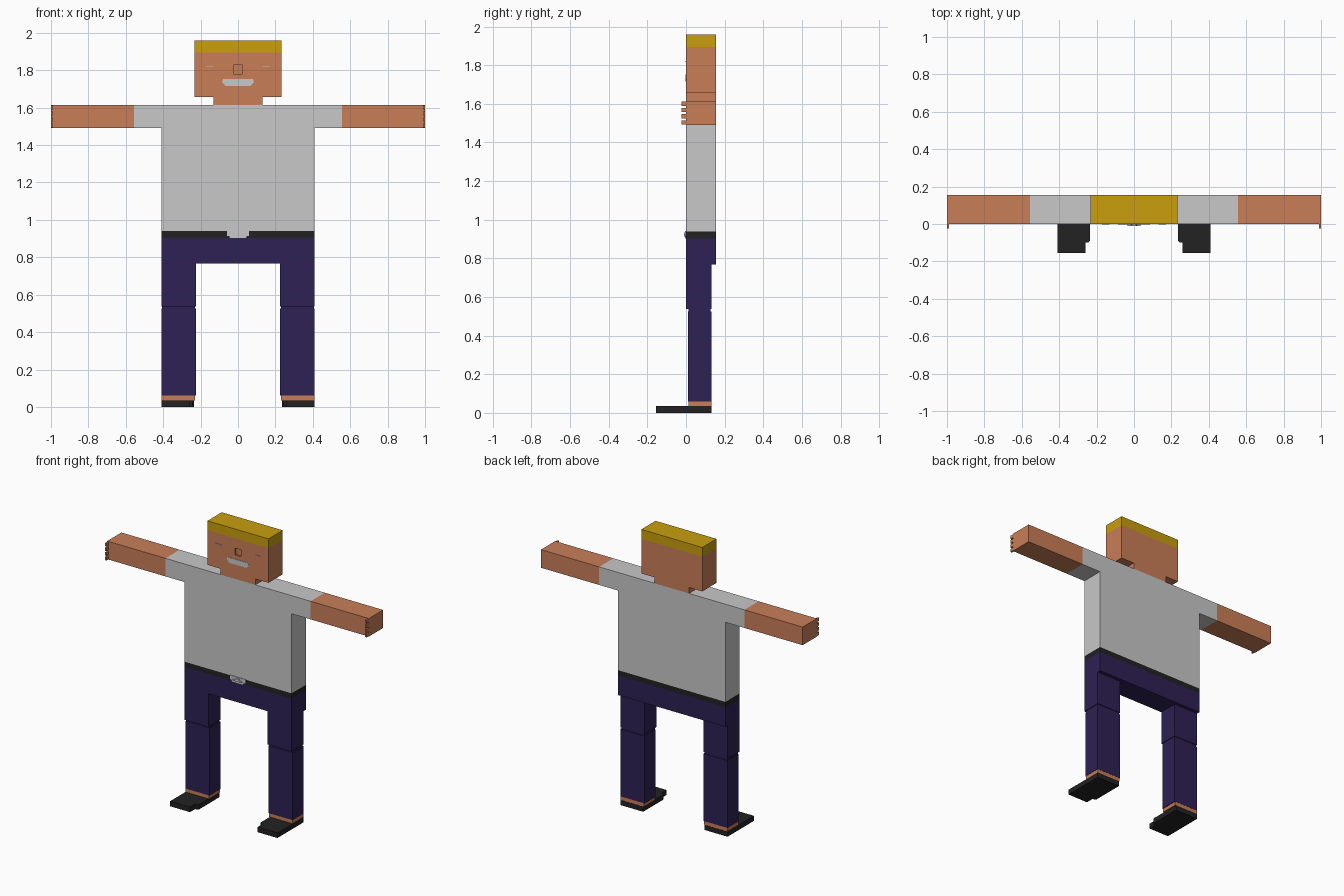
import bpy, bmesh

if "Cube" in bpy.data.objects:
    bpy.data.objects.remove(bpy.data.objects["Cube"])


def material(name, r, g, b):
    m = bpy.data.materials.new(name)
    m.diffuse_color = (r, g, b, 1)
    m.use_nodes = True
    m.node_tree.nodes["Principled BSDF"].inputs["Base Color"].default_value = m.diffuse_color
    return m


SKIN = material("skin", 0.584, 0.209, 0.098)
HAIR = material("blond_hair", 0.578, 0.342, 0.004)
SHIRT = material("light_grey", 0.578, 0.578, 0.578)
NAVY = material("navy_cloth", 0.027, 0.015, 0.089)
BLACK = material("black_leather", 0.016, 0.016, 0.016)


def prism(name, outline, lo, hi, mat, axis="y"):
    """Extrude an outline: (x, z) along y, or (x, y) along z."""
    bm = bmesh.new()
    place = (lambda a, b: (a, lo, b)) if axis == "y" else (lambda a, b: (a, b, lo))
    face = bm.faces.new([bm.verts.new(place(a, b)) for a, b in outline])
    new = bmesh.ops.extrude_face_region(bm, geom=[face])["geom"]
    shift = (0, hi - lo, 0) if axis == "y" else (0, 0, hi - lo)
    bmesh.ops.translate(bm, vec=shift, verts=[v for v in new if isinstance(v, bmesh.types.BMVert)])
    bmesh.ops.recalc_face_normals(bm, faces=bm.faces)
    mesh = bpy.data.meshes.new(name)
    bm.to_mesh(mesh)
    bm.free()
    mesh.materials.append(mat)
    obj = bpy.data.objects.new(name, mesh)
    bpy.context.collection.objects.link(obj)
    return obj


def box(name, x, y, z, mat):
    return prism(name, [(x[0], z[0]), (x[1], z[0]), (x[1], z[1]), (x[0], z[1])], y[0], y[1], mat)


def mirrored(outline):
    """Complete a right-hand half outline across x = 0."""
    return outline + [(-x, z) for x, z in reversed(outline)]


DEPTH = 0.155

# Shirt with short sleeves
prism("shirt", mirrored([(0.41, 0.94), (0.41, 1.49), (0.555, 1.49), (0.555, 1.615)]), 0, DEPTH, SHIRT)

# Neck, head with sunken nose, hair
box("neck", (-0.132, 0.132), (0, DEPTH), (1.615, 1.656), SKIN)
head = box("head", (-0.233, 0.233), (0, DEPTH), (1.656, 1.895), SKIN)
cutter = box("nose_cutter", (-0.024, 0.024), (-0.05, 0.012), (1.78, 1.828), SKIN)
cutter.hide_render = True
cut = head.modifiers.new("nose", "BOOLEAN")
cut.operation = "DIFFERENCE"
cut.solver = "EXACT"
cut.object = cutter
bpy.context.view_layer.objects.active = head
bpy.ops.object.modifier_apply(modifier="nose")
bpy.data.objects.remove(cutter)
box("hair", (-0.233, 0.233), (0, DEPTH), (1.895, 1.96), HAIR)

# Mouth
prism("mouth", mirrored([(0.065, 1.715), (0.085, 1.735), (0.08, 1.752)]), -0.002, 0.002, SHIRT)

# Belt, buckle and buckle ornament
box("belt", (-0.41, 0.41), (0, DEPTH), (0.903, 0.94), BLACK)
prism("buckle", mirrored([(0.042, 0.902), (0.047, 0.913), (0.06, 0.915), (0.06, 0.942)]), -0.004, 0.001, SHIRT)
prism("buckle_ornament", mirrored([(0.035, 0.914), (0.035, 0.922), (0.016, 0.924), (0.012, 0.934)]),
      -0.011, -0.004, SHIRT)

# Trouser hips
box("hips", (-0.41, 0.41), (0, DEPTH), (0.768, 0.903), NAVY)

for s, side in ((-1, "left"), (1, "right")):
    def span(a, b):
        return tuple(sorted((s * a, s * b)))

    # Eye slit
    box(f"eye_{side}", span(0.13, 0.17), (-0.004, 0.001), (1.819, 1.823), SHIRT)

    # Bare arm and four short finger ridges
    box(f"arm_{side}", span(0.555, 1.0), (0, DEPTH), (1.49, 1.615), SKIN)
    for i in range(4):
        z = 1.493 + 0.032 * i
        box(f"finger_{side}_{i + 1}", span(0.988, 1.0), (-0.024, 0), (z, z + 0.022), SKIN)

    # Leg: thigh, recessed knee, shin, ankle
    box(f"thigh_{side}", span(0.225, 0.41), (0, 0.132), (0.538, 0.768), NAVY)
    box(f"knee_{side}", span(0.23, 0.405), (0.012, 0.127), (0.525, 0.538), NAVY)
    box(f"shin_{side}", span(0.225, 0.41), (0.01, 0.132), (0.06, 0.525), NAVY)
    box(f"ankle_{side}", span(0.23, 0.408), (0.012, 0.131), (0.035, 0.06), SKIN)

    # Flat shoe with stepped inner toe corner
    sole = [(0.41, 0.132), (0.41, -0.155), (0.258, -0.155), (0.258, -0.1),
            (0.243, -0.098), (0.235, -0.088), (0.235, 0.132)]
    prism(f"shoe_{side}", [(s * x, y) for x, y in sole], 0, 0.035, BLACK, axis="z")
